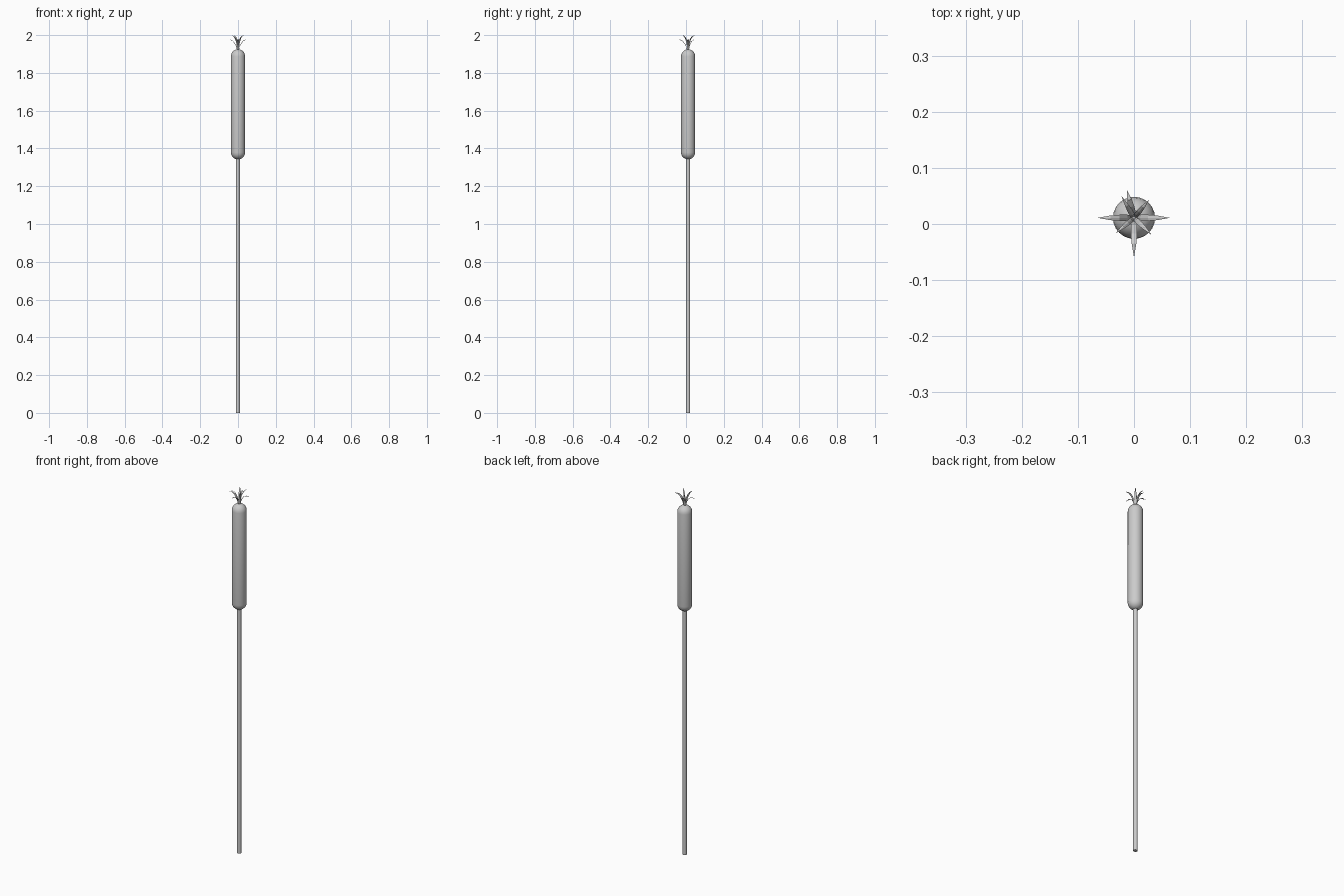
import bpy, bmesh, math
from mathutils import Vector

if "Cube" in bpy.data.objects:
    bpy.data.objects.remove(bpy.data.objects["Cube"])

CY = 0.011  # plant axis sits slightly behind centre


def add_mesh(name, bm):
    bmesh.ops.recalc_face_normals(bm, faces=bm.faces[:])
    me = bpy.data.meshes.new(name)
    bm.to_mesh(me)
    bm.free()
    ob = bpy.data.objects.new(name, me)
    bpy.context.collection.objects.link(ob)
    return ob


def lathe(name, profile, sides):
    """Revolve (radius, z) rings about the plant axis, capping the ends."""
    bm = bmesh.new()
    rings = []
    for r, z in profile:
        rings.append([bm.verts.new((r * math.cos(2 * math.pi * i / sides),
                                    CY + r * math.sin(2 * math.pi * i / sides), z))
                      for i in range(sides)])
    for a, b in zip(rings, rings[1:]):
        for i in range(sides):
            j = (i + 1) % sides
            bm.faces.new((a[i], a[j], b[j], b[i]))
    bm.faces.new(rings[0])
    bm.faces.new(rings[-1])
    ob = add_mesh(name, bm)
    bpy.context.view_layer.objects.active = ob
    ob.select_set(True)
    bpy.ops.object.shade_smooth_by_angle(angle=math.radians(40))
    ob.select_set(False)
    return ob


def blade(name, angle, path, width):
    """Thin pointed leaf: a diamond section swept along (radius, z) points."""
    bm = bmesh.new()
    out = Vector((math.cos(angle), math.sin(angle), 0))
    side = Vector((-out.y, out.x, 0))
    base = Vector((0, CY, 0))
    taper = (0.7, 1.0, 1.0, 0.75)
    rings = []
    for k, (r, z) in enumerate(path[:-1]):
        c = base + out * r + Vector((0, 0, z))
        t = out * (path[k + 1][0] - r) + Vector((0, 0, path[k + 1][1] - z))
        n = t.normalized().cross(side) * 0.001
        w = side * width * taper[k] / 2
        rings.append([bm.verts.new(c + d) for d in (w, n, -w, -n)])
    tip = bm.verts.new(base + out * path[-1][0] + Vector((0, 0, path[-1][1])))
    for a, b in zip(rings, rings[1:]):
        for i in range(4):
            j = (i + 1) % 4
            bm.faces.new((a[i], a[j], b[j], b[i]))
    for i in range(4):
        bm.faces.new((rings[-1][i], rings[-1][(i + 1) % 4], tip))
    bm.faces.new(rings[0])
    return add_mesh(name, bm)


# Stem
lathe("stem", [(0.011, 0), (0.011, 1.36)], 12)

# Seed head: a long capsule
R, Z0, Z1 = 0.0375, 1.342, 1.925
steps = [math.radians(a) for a in (3, 18, 36, 54, 72, 90)]
low = [(R * math.sin(a), Z0 + R * (1 - math.cos(a))) for a in steps]
high = [(r, Z0 + Z1 - z) for r, z in reversed(low)]
lathe("seed_head", low + high, 24)

# Leaf tuft: four spreading blades and four upright blades
outer = [(0.003, 1.918), (0.012, 1.948), (0.026, 1.968), (0.042, 1.977), (1, 1.976)]
for i, (deg, reach) in enumerate([(0, 0.064), (104, 0.051), (180, 0.065), (270, 0.071)]):
    s = reach / 0.065
    path = [(r * s, z) for r, z in outer[:-1]] + [(reach, 1.976)]
    blade(f"outer_leaf_{i}", math.radians(deg), path, 0.011)

inner = [(0.002, 1.918), (0.006, 1.95), (0.014, 1.975), (0.025, 1.99)]
for i, (deg, reach) in enumerate([(50, 0.042), (120, 0.045), (220, 0.042), (316, 0.044)]):
    blade(f"inner_leaf_{i}", math.radians(deg), inner + [(reach, 2.0)], 0.009)
